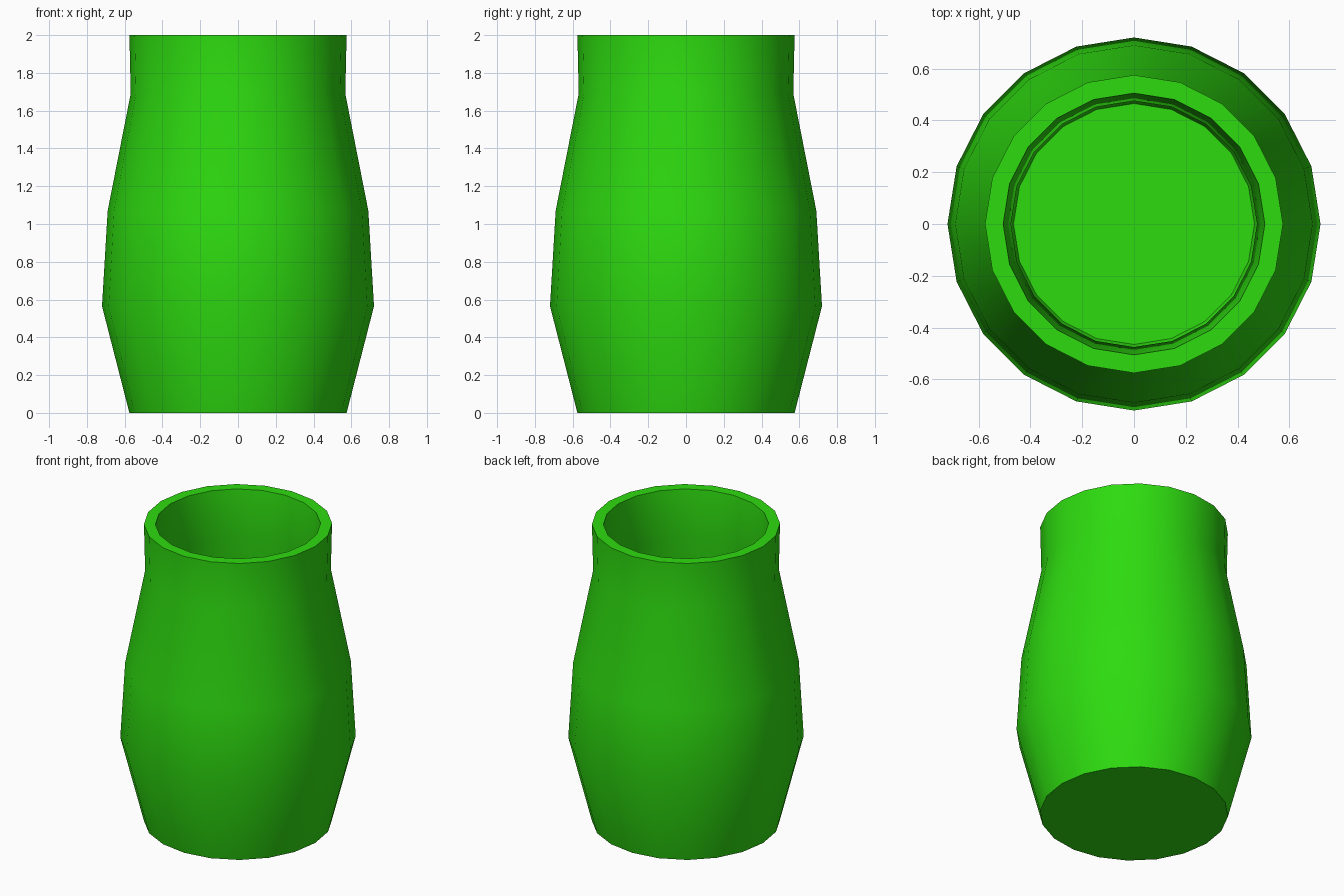
import bpy
import bmesh
import math

cube = bpy.data.objects.get("Cube")
if cube:
    bpy.data.objects.remove(cube, do_unlink=True)

SIDES = 20

# Glazed green colour
green = bpy.data.materials.new("bright_green")
green.use_nodes = True
colour = (0.027, 0.71, 0.005, 1.0)
green.diffuse_color = colour
green.node_tree.nodes["Principled BSDF"].inputs["Base Color"].default_value = colour

# Wall section (radius, height): up the outside, over the rim, down the inside
profile = [
    (0.575, 0.0), (0.72, 0.565), (0.69, 1.07), (0.568, 1.69), (0.575, 2.0),
    (0.505, 2.0), (0.475, 1.69), (0.60, 1.07), (0.63, 0.565), (0.465, 0.08),
]

# Vase body: rings joined by quads, closed by the base and the inner floor
bm = bmesh.new()
rings = []
for radius, height in profile:
    ring = []
    for i in range(SIDES):
        a = math.tau * i / SIDES
        ring.append(bm.verts.new((radius * math.cos(a), radius * math.sin(a), height)))
    rings.append(ring)
for low, high in zip(rings, rings[1:]):
    for i in range(SIDES):
        j = (i + 1) % SIDES
        bm.faces.new((low[i], low[j], high[j], high[i]))
bm.faces.new(rings[0][::-1])
bm.faces.new(rings[-1])

mesh = bpy.data.meshes.new("vase")
bm.to_mesh(mesh)
bm.free()
mesh.materials.append(green)
vase = bpy.data.objects.new("vase", mesh)
bpy.context.collection.objects.link(vase)

# Smooth walls with a crisp rim, base and floor edge
bpy.ops.object.select_all(action="DESELECT")
vase.select_set(True)
bpy.context.view_layer.objects.active = vase
bpy.ops.object.shade_smooth_by_angle(angle=math.radians(35))
